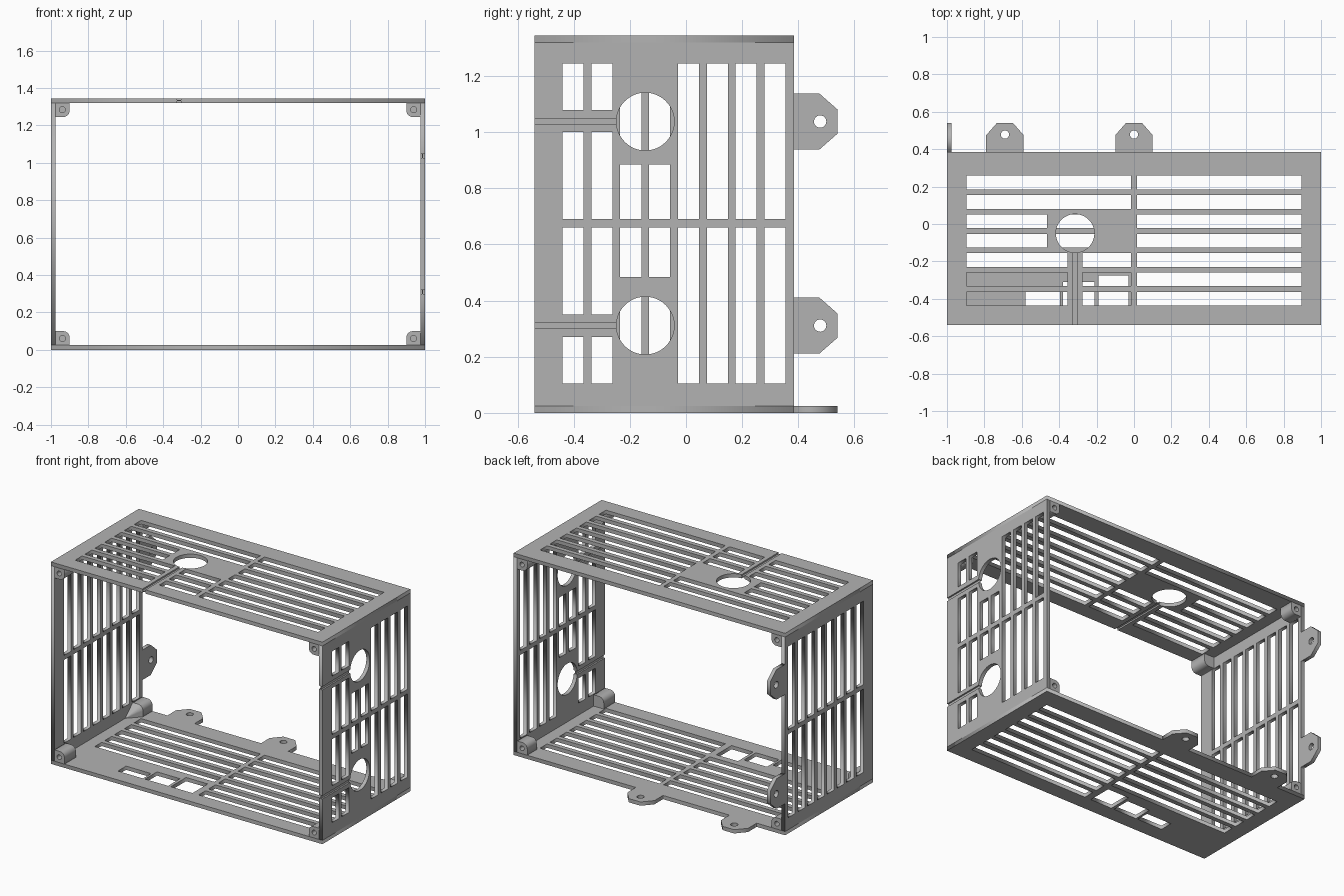
import bpy, bmesh
from math import cos, sin, pi
from mathutils import Matrix, Vector

cube = bpy.data.objects.get("Cube")
if cube:
    bpy.data.objects.remove(cube, do_unlink=True)

grey = bpy.data.materials.new("grey_plastic")
grey.use_nodes = True
colour = (0.45, 0.45, 0.45, 1)
grey.diffuse_color = colour
grey.node_tree.nodes["Principled BSDF"].inputs["Base Color"].default_value = colour

FRONT, BACK, HEIGHT, T = -0.54, 0.385, 1.345, 0.025


def rect(u0, v0, u1, v1):
    return [(u0, v0), (u1, v0), (u1, v1), (u0, v1)]


def circle(u, v, r, n=48):
    return [(u + r * cos(2 * pi * i / n), v + r * sin(2 * pi * i / n)) for i in range(n)]


def frame(u, v, w, origin):
    m = Matrix((u, v, w)).transposed().to_4x4()
    m.translation = origin
    return m


X, Y, Z = Vector((1, 0, 0)), Vector((0, 1, 0)), Vector((0, 0, 1))


def flat(z):
    return frame(X, Y, Z, (0, 0, z))


def upright(x):
    return frame(Y, Z, X, (x, 0, 0))


def add_object(name, bm):
    bmesh.ops.recalc_face_normals(bm, faces=bm.faces)
    mesh = bpy.data.meshes.new(name)
    bm.to_mesh(mesh)
    bm.free()
    mesh.materials.append(grey)
    ob = bpy.data.objects.new(name, mesh)
    bpy.context.collection.objects.link(ob)
    return ob


def plate(name, loops, thick, place):
    """Extrude an outline with holes, then place it in the model."""
    cu = bpy.data.curves.new(name, "CURVE")
    cu.dimensions, cu.fill_mode, cu.extrude = "2D", "BOTH", thick / 2
    for loop in loops:
        sp = cu.splines.new("POLY")
        sp.points.add(len(loop) - 1)
        for p, (u, v) in zip(sp.points, loop):
            p.co = (u, v, 0, 1)
        sp.use_cyclic_u = True
    tmp = bpy.data.objects.new(name + "_outline", cu)
    mesh = bpy.data.meshes.new_from_object(tmp)
    bm = bmesh.new()
    bm.from_mesh(mesh)
    bpy.data.objects.remove(tmp)
    bpy.data.curves.remove(cu)
    bpy.data.meshes.remove(mesh)
    bmesh.ops.remove_doubles(bm, verts=bm.verts, dist=1e-5)
    bmesh.ops.transform(bm, verts=bm.verts, matrix=place @ Matrix.Translation((0, 0, thick / 2)))
    return add_object(name, bm)


def groove(ob, lo, hi):
    """Cut a box-shaped channel out of a panel."""
    lo, hi = Vector(lo), Vector(hi)
    bm = bmesh.new()
    bmesh.ops.create_cube(bm, size=1)
    for v in bm.verts:
        v.co = (lo + hi) / 2 + v.co * (hi - lo)
    cutter = add_object("groove_cutter", bm)
    cutter.hide_render = True
    mod = ob.modifiers.new("groove", "BOOLEAN")
    mod.operation, mod.solver, mod.object = "DIFFERENCE", "EXACT", cutter
    mesh = bpy.data.meshes.new_from_object(ob.evaluated_get(bpy.context.evaluated_depsgraph_get()))
    ob.modifiers.clear()
    ob.data = mesh
    bpy.data.objects.remove(cutter)


# Vent rows shared by the panels
rows = [(-0.435 + 0.1155 * i, -0.36 + 0.1155 * i) for i in range(7)]
rows = [(0.258 - 0.1035 * i - 0.073, 0.258 - 0.1035 * i) for i in range(7)]
columns = [(-0.44 + 0.1028 * i, -0.365 + 0.1028 * i) for i in range(8)]
END, BAR = 0.895, 0.015
LOW, MID0, MID1, HIGH = 0.105, 0.66, 0.69, 1.245
HOLE_Y, HOLE_R, PORTS = -0.145, 0.103, (0.311, 1.038)
TOP_X, TOP_Y = -0.315, -0.05

# Floor: slots, with three connector openings at the front
floor_holes = [rect(BAR, a, END, b) for a, b in rows]
floor_holes += [rect(-END, a, -BAR, b) for a, b in rows[:5]]
floor_holes += [rect(-0.58, -0.436, -0.395, -0.35), rect(-0.38, -0.436, -0.21, -0.31),
                rect(-0.19, -0.436, -0.03, -0.275)]
plate("floor_panel", [rect(-1, FRONT, 1, BACK)] + floor_holes, T, flat(0))

# Roof: slots broken around a round cable port
roof_holes = [rect(BAR, a, END, b) for a, b in rows]
for i, (a, b) in enumerate(rows):
    if i < 2:
        roof_holes.append(rect(-END, a, -BAR, b))
    elif i < 4:
        roof_holes.append(rect(-END, a, -0.465, b))
    else:
        roof_holes += [rect(-END, a, -0.355, b), rect(-0.275, a, -BAR, b)]
roof_holes.append(circle(TOP_X, TOP_Y, HOLE_R))
roof = plate("roof_panel", [rect(-1, FRONT, 1, BACK)] + roof_holes, T, flat(HEIGHT - T))

# Plain vented side
side = rect(FRONT, T, BACK, HEIGHT - T)
halves = [(LOW, MID0), (MID1, HIGH)]
plate("vented_side", [side] + [rect(a, z0, b, z1) for a, b in columns for z0, z1 in halves],
      T, upright(-1))

# Side with two round cable ports
port_holes = [circle(HOLE_Y, z, HOLE_R) for z in PORTS]
for i, (a, b) in enumerate(columns):
    if i < 2:
        spans = [(LOW, 0.27), (0.35, MID0), (MID1, 1.0), (1.08, HIGH)]
    elif i < 4:
        spans = [(0.485, MID0), (MID1, 0.885)]
    else:
        spans = halves
    port_holes += [rect(a, z0, b, z1) for z0, z1 in spans]
port_side = plate("port_side", [side] + port_holes, T, upright(1 - T))

# Cable grooves on both faces, leaving a thin web
G, D, E = 0.011, 0.01, 0.01
for z in PORTS:
    for x0, x1 in ((1 - D, 1 + E), (1 - T - E, 1 - T + D)):
        groove(port_side, (x0, FRONT - E, z - G), (x1, HOLE_Y - HOLE_R + E, z + G))
for z0, z1 in ((HEIGHT - D, HEIGHT + E), (HEIGHT - T - E, HEIGHT - T + D)):
    groove(roof, (TOP_X - G, FRONT - E, z0), (TOP_X + G, TOP_Y - HOLE_R + E, z1))


# Mounting tabs on the back edge
def tab(name, place):
    outline = [(-0.1, 0), (-0.1, 0.09), (-0.043, 0.155), (0.043, 0.155), (0.1, 0.09), (0.1, 0)]
    plate(name, [outline, circle(0, 0.093, 0.022, 24)], T, place)


for i, x in enumerate((-0.69, 0)):
    tab(f"floor_tab_{i + 1}", frame(X, Y, Z, (x, BACK, 0)))
for i, z in enumerate(PORTS):
    tab(f"side_tab_{i + 1}", frame(-Z, Y, X, (-1, BACK, z)))


# Screw bosses in the corners, with a sloped support behind the back ones
S, R = 0.075, 0.035
boss_profile = [(0, 0), (S, 0)]
boss_profile += [(S - R + R * cos(a * pi / 16), S - R + R * sin(a * pi / 16)) for a in range(9)]
boss_profile.append((0, S))


def boss(name, sx, top, end):
    inward = Y if end == FRONT else -Y
    u, v = -sx * X, (-Z if top else Z)
    corner = Vector((sx * (1 - T), 0, HEIGHT - T if top else T))

    def at(depth):
        return frame(u, v, inward, corner + Y * end + inward * depth)

    plate(name, [boss_profile, circle(0.036, 0.036, 0.016, 20)], 0.1, at(0))
    if end == FRONT:
        plate(name + "_cap", [boss_profile], 0.02, at(0.1))
        return
    bm = bmesh.new()
    base = [bm.verts.new(at(0.1) @ Vector((p, q, 0))) for p, q in boss_profile]
    tip = bm.verts.new(at(0.18) @ Vector((0, 0, 0)))
    bm.faces.new(base)
    for p, q in zip(base, base[1:] + base[:1]):
        bm.faces.new((p, q, tip))
    add_object(name + "_support", bm)


for end, where in ((FRONT, "front"), (BACK, "back")):
    for sx, hand in ((1, "left"), (-1, "right")):
        for top, level in ((False, "lower"), (True, "upper")):
            boss(f"{where}_{level}_{hand}_boss", sx, top, end)
